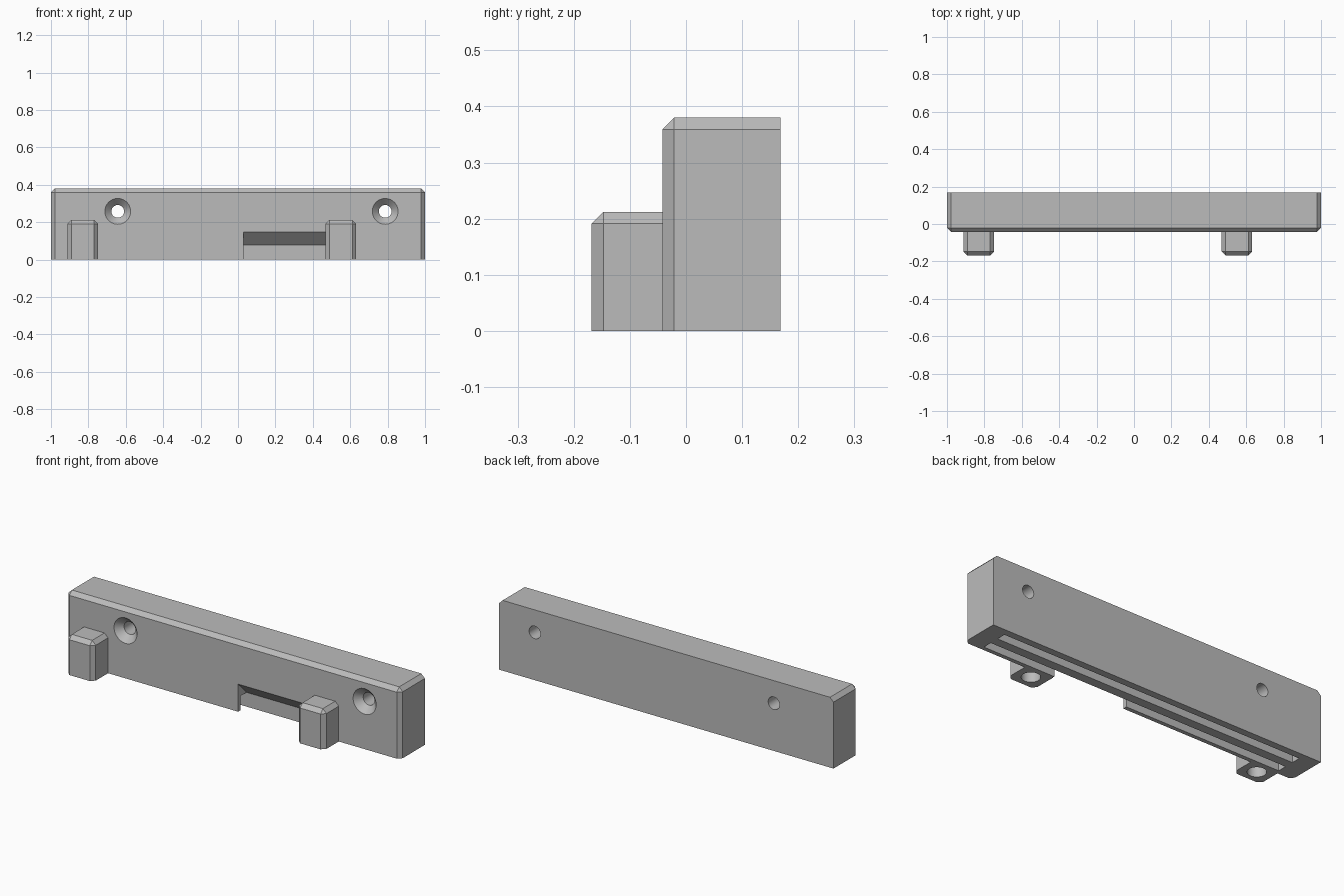
import bpy, bmesh, math
from mathutils import Matrix, Vector

if "Cube" in bpy.data.objects:
    bpy.data.objects.remove(bpy.data.objects["Cube"])

grey = bpy.data.materials.new("plain grey")
grey.diffuse_color = (0.5, 0.5, 0.5, 1)
grey.use_nodes = True
grey.node_tree.nodes["Principled BSDF"].inputs["Base Color"].default_value = grey.diffuse_color


def finish(bm, name):
    bmesh.ops.recalc_face_normals(bm, faces=bm.faces)
    mesh = bpy.data.meshes.new(name)
    bm.to_mesh(mesh)
    bm.free()
    mesh.materials.append(grey)
    ob = bpy.data.objects.new(name, mesh)
    bpy.context.collection.objects.link(ob)
    return ob


def box(name, lo, hi, chamfer=0):
    """Box between two corners; chamfers front uprights, top front and top sides."""
    lo, hi = Vector(lo), Vector(hi)
    bm = bmesh.new()
    bmesh.ops.create_cube(bm, size=1)
    for v in bm.verts:
        v.co = Vector([(l + h) / 2 + c * (h - l) for l, h, c in zip(lo, hi, v.co)])
    if chamfer:
        edges = []
        for e in bm.edges:
            mid = (e.verts[0].co + e.verts[1].co) / 2
            front = abs(mid.y - lo.y) < 1e-4
            top = abs(mid.z - hi.z) < 1e-4
            side = min(abs(mid.x - lo.x), abs(mid.x - hi.x)) < 1e-4
            if front + top + side == 2:
                edges.append(e)
        bmesh.ops.bevel(bm, geom=edges, offset=chamfer, segments=1,
                        affect='EDGES', clamp_overlap=True)
    return finish(bm, name)


def lathe(name, profile, matrix, sides=40):
    """Closed round solid from (radius, height) points about local z."""
    bm = bmesh.new()
    rings = [[bm.verts.new((r * math.cos(a), r * math.sin(a), h))
              for a in (2 * math.pi * i / sides for i in range(sides))]
             for r, h in profile]
    for a, b in zip(rings, rings[1:]):
        for i in range(sides):
            j = (i + 1) % sides
            bm.faces.new((a[i], a[j], b[j], b[i]))
    bm.faces.new(rings[0])
    bm.faces.new(rings[-1])
    bm.transform(matrix)
    return finish(bm, name)


def combine(target, tool, operation):
    mod = target.modifiers.new(operation.lower(), 'BOOLEAN')
    mod.object, mod.operation, mod.solver = tool, operation, 'EXACT'
    bpy.context.view_layer.objects.active = target
    bpy.ops.object.modifier_apply(modifier=mod.name)
    bpy.data.objects.remove(tool)


# main bar
FRONT, BACK = -0.042, 0.168
bar = box("mounting_bar", (-1, FRONT, 0), (1, BACK, 0.38), 0.021)

# two long slots in the underside
for y in (-0.02, 0.08):
    combine(bar, box("slot_cutter", (-0.9, y, -0.1), (0.9, y + 0.05, 0.077)), 'DIFFERENCE')

# front notch with a roof that slopes down towards the back
bm = bmesh.new()
profile = [(-0.142, -0.1), (0.03, -0.1), (0.03, 0.077), (FRONT, 0.149), (-0.142, 0.249)]
face = bm.faces.new([bm.verts.new((0.03, y, z)) for y, z in profile])
ext = bmesh.ops.extrude_face_region(bm, geom=[face])
bmesh.ops.translate(bm, vec=(0.44, 0, 0),
                    verts=[g for g in ext["geom"] if isinstance(g, bmesh.types.BMVert)])
combine(bar, finish(bm, "notch_cutter"), 'DIFFERENCE')

# countersunk screw holes through the bar
along_y = Matrix.Rotation(-math.pi / 2, 4, 'X')
for x in (-0.643, 0.787):
    place = Matrix.Translation((x, FRONT, 0.258)) @ along_y
    screw = [(0.079, -0.01), (0.069, 0), (0.034, 0.036), (0.034, 0.4)]
    combine(bar, lathe("screw_cutter", screw, place), 'DIFFERENCE')

# front posts, each with a round socket underneath
for x in (-0.83, 0.55):
    post = box("post", (x - 0.082, -0.168, 0), (x + 0.082, FRONT + 0.01, 0.212), 0.021)
    socket = lathe("socket_cutter", [(0.046, -0.1), (0.046, 0.15)],
                   Matrix.Translation((x, -0.095, 0)))
    combine(post, socket, 'DIFFERENCE')
    combine(bar, post, 'UNION')

# smooth round holes, crisp edges elsewhere
bpy.ops.object.select_all(action='DESELECT')
bar.select_set(True)
bpy.context.view_layer.objects.active = bar
bpy.ops.object.shade_smooth_by_angle(angle=math.radians(25))
